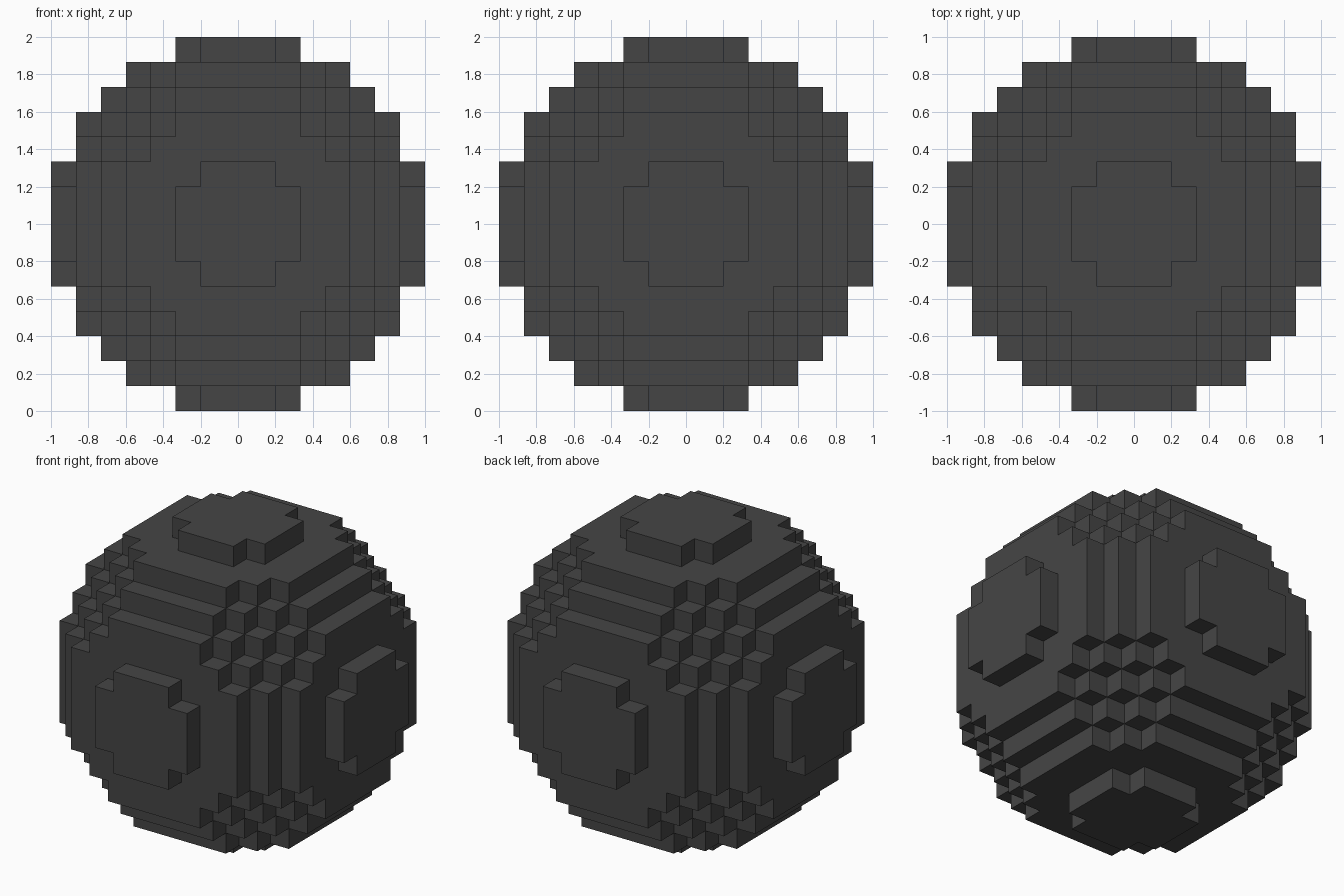
import bpy
import bmesh
from itertools import product
from mathutils import Vector

cube = bpy.data.objects.get("Cube")
if cube:
    bpy.data.objects.remove(cube, do_unlink=True)

COUNT = 15              # blocks across the ball
SIZE = 2 / COUNT        # edge length of one block
HALF = COUNT // 2


def inside(cell):
    """True when the block centre lies within the ball."""
    return sum(c * c for c in cell) <= (COUNT / 2) ** 2


# Charcoal material
charcoal = bpy.data.materials.new("charcoal")
charcoal.use_nodes = True
colour = (0.06, 0.06, 0.06, 1)
charcoal.diffuse_color = colour
charcoal.node_tree.nodes["Principled BSDF"].inputs["Base Color"].default_value = colour

# Block ball: only the exposed sides of the blocks become faces
bm = bmesh.new()
corners = ((-1, -1), (1, -1), (1, 1), (-1, 1))
for cell in product(range(-HALF, HALF + 1), repeat=3):
    if not inside(cell):
        continue
    for axis, sign in product(range(3), (-1, 1)):
        neighbour = list(cell)
        neighbour[axis] += sign
        if inside(neighbour):
            continue
        verts = []
        for u, v in corners[::sign]:
            point = Vector(cell)
            point[axis] += sign / 2
            point[(axis + 1) % 3] += u / 2
            point[(axis + 2) % 3] += v / 2
            verts.append(bm.verts.new(point * SIZE + Vector((0, 0, 1))))
        bm.faces.new(verts)
bmesh.ops.remove_doubles(bm, verts=bm.verts, dist=SIZE / 100)

mesh = bpy.data.meshes.new("block_ball")
bm.to_mesh(mesh)
bm.free()
mesh.materials.append(charcoal)
ball = bpy.data.objects.new("block_ball", mesh)
bpy.context.collection.objects.link(ball)
